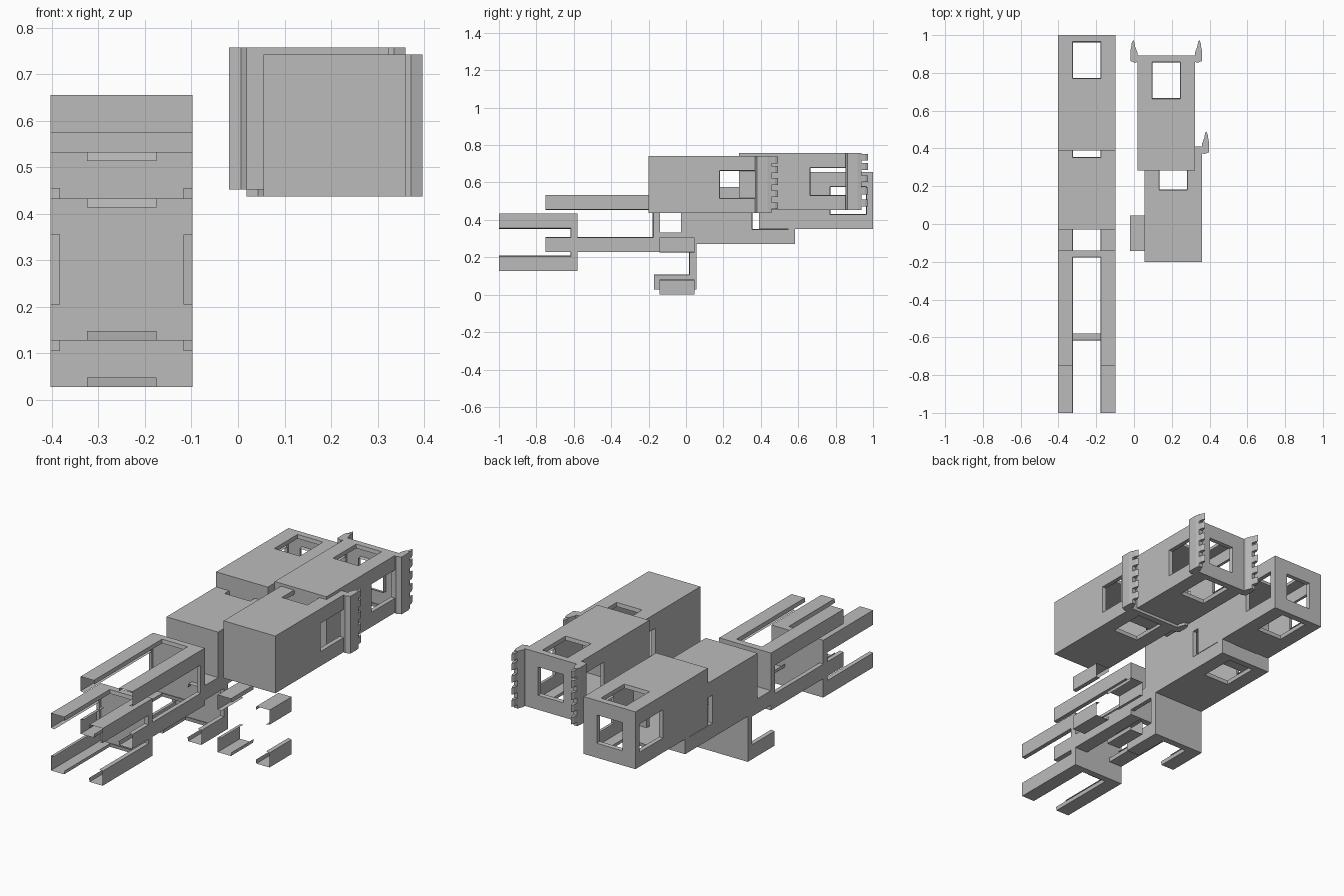
import bpy, bmesh
from mathutils import Vector

if "Cube" in bpy.data.objects:
    bpy.data.objects.remove(bpy.data.objects["Cube"])

W = 0.305            # module width and height
LENGTH = 0.61        # full module length
EDGE = 0.0775        # window inset across the section
END = 0.035          # window inset from the open end
WINDOW = 0.195       # window length
LIP, TAPER = 0.02, 0.003

grey = bpy.data.materials.new("grey plastic")
grey.diffuse_color = (0.5, 0.5, 0.5, 1)
grey.use_nodes = True
grey.node_tree.nodes["Principled BSDF"].inputs["Base Color"].default_value = grey.diffuse_color


def finish(name, bm, recalc=False):
    bmesh.ops.remove_doubles(bm, verts=bm.verts, dist=0.0001)
    if recalc:
        bmesh.ops.recalc_face_normals(bm, faces=bm.faces)
    me = bpy.data.meshes.new(name)
    bm.to_mesh(me)
    bm.free()
    me.materials.append(grey)
    ob = bpy.data.objects.new(name, me)
    bpy.context.collection.objects.link(ob)
    return ob


def quad(bm, pts, outward):
    """Add a face whose normal agrees with the outward direction."""
    f = bm.faces.new([bm.verts.new(p) for p in pts])
    f.normal_update()
    if f.normal.dot(outward) < 0:
        f.normal_flip()


def panel(bm, o, u, v, n, size, hole=None):
    """Flat wall, optionally with a window that has a turned-in lip."""
    def at(a, b, d=0):
        return o + u * a + v * b - n * d
    su, sv = size
    outer = [(0, 0), (su, 0), (su, sv), (0, sv)]
    if not hole:
        quad(bm, [at(*p) for p in outer], n)
        return
    a0, a1, b0, b1 = hole
    inner = [(a0, b0), (a1, b0), (a1, b1), (a0, b1)]
    deep = [(a0 + TAPER, b0 + TAPER), (a1 - TAPER, b0 + TAPER),
            (a1 - TAPER, b1 - TAPER), (a0 + TAPER, b1 - TAPER)]
    mid = at((a0 + a1) / 2, (b0 + b1) / 2)
    for i in range(4):
        j = (i + 1) % 4
        quad(bm, [at(*outer[i]), at(*outer[j]), at(*inner[j]), at(*inner[i])], n)
        lip = [at(*inner[i]), at(*inner[j]), at(*deep[j], LIP), at(*deep[i], LIP)]
        quad(bm, lip, mid - lip[0])


X, Y, Z = Vector((1, 0, 0)), Vector((0, 1, 0)), Vector((0, 0, 1))


def module(name, x, y, z):
    """Closed box whose rear end has five windows."""
    bm = bmesh.new()
    o = Vector((x, y, z))
    y1 = LENGTH - END
    side = (EDGE, W - EDGE, y1 - WINDOW, y1)
    square = (EDGE, W - EDGE, EDGE, W - EDGE)
    panel(bm, o, X, Z, -Y, (W, W))
    panel(bm, o + Y * LENGTH, X, Z, Y, (W, W), square)
    for n, off, u in ((-X, 0, Z), (X, W, Z), (-Z, 0, X), (Z, W, X)):
        panel(bm, o + (n * off if off else n * 0), u, Y, n, (W, LENGTH), side)
    return finish(name, bm)


def rails(name, x, y0, y1, z, wall=True):
    """Four open corner rails, joined at the rear by a collar and end wall."""
    bm = bmesh.new()
    e = y1 - END if wall else y1
    c = Vector((x + W / 2, 0, z + W / 2))
    h, g = W / 2, W / 2 - EDGE
    for sx in (-1, 1):
        for sz in (-1, 1):
            prof = [(g - TAPER, h - LIP), (g, h), (h, h), (h, g), (h - LIP, g - TAPER)]
            outs = [(-1, 0), (0, 1), (1, 0), (0, -1)]
            for (p, q, n) in zip(prof, prof[1:], outs):
                a, b = [c + Vector((k[0] * sx, 0, k[1] * sz)) for k in (p, q)]
                quad(bm, [a + Y * y0, b + Y * y0, b + Y * e, a + Y * e],
                     Vector((n[0] * sx, 0, n[1] * sz)))
    if wall:
        o = Vector((x, e, z))
        for n, off, u in ((-X, 0, Z), (X, W, Z), (-Z, 0, X), (Z, W, X)):
            base = o + n * off
            panel(bm, base, u, Y, n, (W, END))
            # lip across the end of each window
            a, b = base + u * EDGE, base + u * (W - EDGE)
            quad(bm, [a, b, b - n * LIP - Y * TAPER, a - n * LIP - Y * TAPER], -Y)
        panel(bm, o + Y * END, X, Z, Y, (W, W))
    return finish(name, bm)


def prism(bm, outline, z0, z1):
    lo = [bm.verts.new((px, py, z0)) for px, py in outline]
    hi = [bm.verts.new((px, py, z1)) for px, py in outline]
    bm.faces.new(lo[::-1])
    bm.faces.new(hi)
    for i in range(len(lo)):
        j = (i + 1) % len(lo)
        bm.faces.new((lo[i], lo[j], hi[j], hi[i]))


def clip(name, x, y, z, s):
    """Upright latch strip with pointed teeth; s is the outward side."""
    strip = [(0, -0.035), (0.012, -0.04), (0.037, -0.03), (0.037, 0.025),
             (0.032, 0.046), (0.012, 0.046), (0, 0.015)]
    tooth = [(0.012, 0.046), (0.032, 0.046), (0.03, 0.065), (0.022, 0.081), (0.016, 0.07)]
    bm = bmesh.new()
    def place(pts):
        return [(x + s * px, y + py) for px, py in pts]
    prism(bm, place(strip), z, z + W)
    for k in (0.02, 0.085, 0.15, 0.215, 0.265):
        prism(bm, place(tooth), z + k, z + k + 0.036)
    return finish(name, bm, True)


# left column: two closed modules and three open rail frames
LX = -0.4025
module("left_rear_module", LX, 0.39, 0.35)
module("left_middle_module", LX, -0.028, 0.27)
rails("left_upper_rails", LX, -0.75, -0.14, 0.228)
rails("left_front_rails", LX, -1.0, -0.58, 0.128)
rails("left_lower_rails", LX, -0.17, 0.055, 0.028)

# right column: two closed modules with latch strips, and loose corner rails
for name, x, y, z in (("right_front", 0.055, -0.2, 0.437),
                      ("right_rear", 0.018, 0.283, 0.452)):
    module(name + "_module", x, y, z)
    clip(name + "_clip_left", x, y + LENGTH, z, -1)
    clip(name + "_clip_right", x + W, y + LENGTH, z, 1)
rails("right_corner_rails", -0.02, -0.142, 0.045, 0.0, wall=False)
